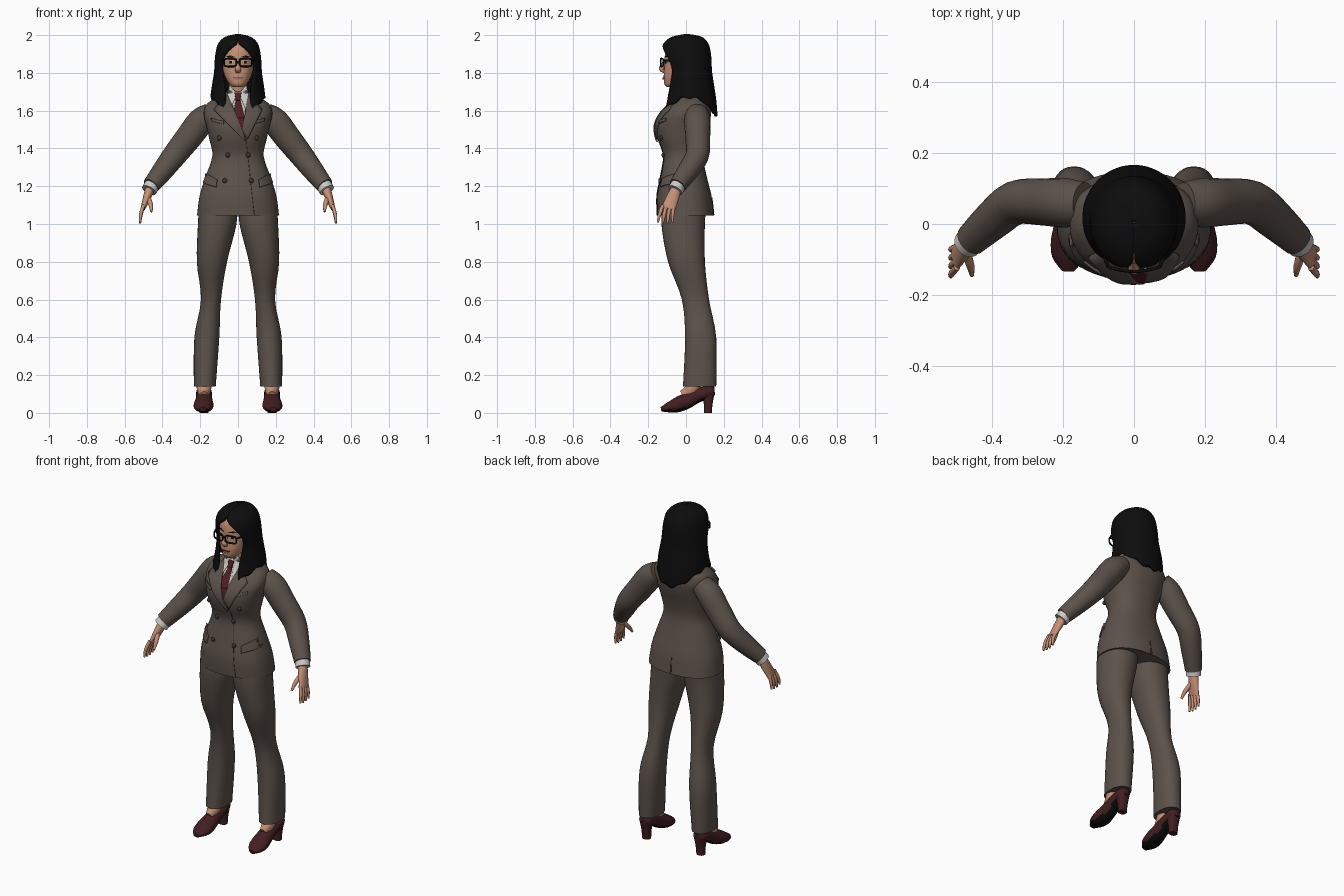
import bpy, bmesh, math
from mathutils import Vector
from mathutils.bvhtree import BVHTree

if "Cube" in bpy.data.objects:
    bpy.data.objects.remove(bpy.data.objects["Cube"])


def colour(name, r, g, b):
    m = bpy.data.materials.new(name)
    m.use_nodes = True
    m.diffuse_color = (r, g, b, 1)
    bsdf = next(n for n in m.node_tree.nodes if n.type == "BSDF_PRINCIPLED")
    bsdf.inputs["Base Color"].default_value = (r, g, b, 1)
    bsdf.inputs["Roughness"].default_value = 0.8
    return m


suit = colour("suit_brown", .107, .084, .07)
trim = colour("dark_trim", .045, .035, .03)
skin = colour("skin", .56, .28, .18)
black = colour("black", .004, .004, .004)
white = colour("shirt_white", .6, .59, .57)
wine = colour("tie_wine", .08, .012, .016)
leather = colour("shoe_leather", .055, .013, .015)
lip = colour("lips", .38, .16, .12)


def blend(keys, steps):
    """Smooth in-between rows through the key rows."""
    out, last = [], len(keys) - 1
    for i in range(last):
        four = [keys[max(i - 1, 0)], keys[i], keys[i + 1], keys[min(i + 2, last)]]
        for s in range(steps):
            t = s / steps
            out.append([(2 * b + (c - a) * t + (2 * a - 5 * b + 4 * c - d) * t * t
                         + (3 * b - a - 3 * c + d) * t ** 3) / 2 for a, b, c, d in zip(*four)])
    return out + [list(keys[-1])]


def skin_rows(name, rows, mat, wrap=True, mirror=False, thick=0, angle=50):
    """Mesh from rows of points, capped when the rows are closed rings."""
    bm = bmesh.new()
    vs = [[bm.verts.new(p) for p in row] for row in rows]
    n = len(rows[0])
    for lo, hi in zip(vs, vs[1:]):
        for j in range(n if wrap else n - 1):
            k = (j + 1) % n
            bm.faces.new((lo[j], lo[k], hi[k], hi[j]))
    if wrap:
        bm.faces.new(vs[0])
        bm.faces.new(vs[-1])
    bmesh.ops.recalc_face_normals(bm, faces=bm.faces)
    me = bpy.data.meshes.new(name)
    bm.to_mesh(me)
    bm.free()
    me.materials.append(mat)
    ob = bpy.data.objects.new(name, me)
    bpy.context.collection.objects.link(ob)
    bpy.ops.object.select_all(action="DESELECT")
    ob.select_set(True)
    bpy.context.view_layer.objects.active = ob
    bpy.ops.object.shade_smooth_by_angle(angle=math.radians(angle))
    if thick:
        mod = ob.modifiers.new("thickness", "SOLIDIFY")
        mod.thickness, mod.offset = thick, 0
    if mirror:
        ob.modifiers.new("mirror", "MIRROR")
    return ob


def bend(v, power):
    return math.copysign(abs(v) ** (2 / power), v)


def stack(name, keys, mat, power=2, n=32, steps=4, **kw):
    """Level rings, each given as z, centre x, half width, front y, back y."""
    rows = []
    for z, cx, rx, yf, yb in blend(keys, steps):
        ring = [math.tau * j / n for j in range(n)]
        rows.append([(cx + rx * bend(math.sin(t), power),
                      (yf + yb) / 2 - (yb - yf) / 2 * bend(math.cos(t), power), z) for t in ring])
    return skin_rows(name, rows, mat, **kw)


def tube(name, keys, mat, ref=(0, 1, 0), n=20, steps=4, **kw):
    """Rings across a path, each given as x, y, z and two radii."""
    path = blend(keys, steps)
    pts = [Vector(p[:3]) for p in path]
    rows = []
    for i, (x, y, z, a, b) in enumerate(path):
        t = (pts[min(i + 1, len(pts) - 1)] - pts[max(i - 1, 0)]).normalized()
        u = t.cross(Vector(ref)).normalized()
        v = u.cross(t)
        ring = [math.tau * j / n for j in range(n)]
        rows.append([pts[i] + u * a * math.cos(r) + v * b * math.sin(r) for r in ring])
    return skin_rows(name, rows, mat, **kw)


def surface(ob):
    return BVHTree.FromPolygons([v.co for v in ob.data.vertices],
                                [p.vertices[:] for p in ob.data.polygons])


def plate(name, base, corners, mat, lift=.003, thick=.006, side=-1, mirror=False, n=10):
    """Four-cornered patch in x and z, laid on the front or back of a surface."""
    a, b, c, d = [Vector(p) for p in corners]
    rows = []
    for i in range(n + 1):
        row = []
        for j in range(n + 1):
            p = a.lerp(b, i / n).lerp(d.lerp(c, i / n), j / n)
            hit = base.ray_cast(Vector((p.x, side, p.y)), Vector((0, -side, 0)))[0]
            row.append((p.x, (hit.y if hit else -.05) + side * lift, p.y))
        rows.append(row)
    return skin_rows(name, rows, mat, wrap=False, thick=thick, mirror=mirror)


def bead(name, centre, size, mat, **kw):
    """Small ellipsoid made from level rings."""
    x, y, z = centre
    a, b, c = size
    keys = []
    for i in range(9):
        t = math.pi * (i + .1) / 8.2
        s = math.sin(t)
        keys.append((z - c * math.cos(t), x, a * s, y - b * s, y + b * s))
    return stack(name, keys, mat, n=14, steps=1, **kw)


# Jacket body and sleeves
jacket = stack("jacket", [
    (1.045, 0, .217, -.155, .148), (1.15, 0, .203, -.157, .135), (1.25, 0, .172, -.138, .11),
    (1.36, 0, .136, -.122, .09), (1.45, 0, .152, -.15, .103), (1.52, 0, .168, -.157, .122),
    (1.58, 0, .182, -.132, .132), (1.625, 0, .172, -.093, .128),
    (1.655, 0, .14, -.066, .115), (1.7, 0, .06, -.048, .08)], suit, power=2.3, n=48)
tube("sleeve", [
    (.14, .058, 1.59, .055, .06), (.195, .06, 1.545, .071, .07), (.26, .062, 1.46, .07, .066),
    (.335, .06, 1.365, .064, .062), (.4, .01, 1.28, .056, .056),
    (.46, -.045, 1.203, .046, .046)], suit, mirror=True)
tube("shirt_cuff", [(.45, -.035, 1.215, .04, .04), (.471, -.057, 1.178, .041, .041)],
     white, mirror=True)
for i in range(3):
    bead("sleeve_button", (.455 - i * .012, .005 + i * .011, 1.245 + i * .016),
         (.009, .009, .009), trim, mirror=True)

# Trousers
stack("trouser_leg", [
    (1.12, .105, .1, -.12, .11), (1, .11, .102, -.13, .1), (.8, .138, .08, -.095, .1),
    (.6, .143, .053, -.022, .122), (.4, .165, .066, -.005, .16),
    (.14, .176, .058, -.016, .16)], suit, power=2.2, mirror=True)

# Shoes with dark soles
shoe = tube("shoe", [
    (.18, .152, .115, .02, .022), (.18, .125, .112, .035, .04), (.18, .06, .09, .036, .042),
    (.18, 0, .062, .042, .046), (.182, -.05, .041, .039, .053), (.185, -.095, .028, .026, .046),
    (.186, -.132, .019, .012, .018)], leather, ref=(1, 0, 0), mirror=True)
shoe.data.materials.append(black)
for f in shoe.data.polygons:
    f.material_index = int(f.normal.z < -.65)
stack("shoe_heel", [(0, .18, .024, .095, .137), (.05, .18, .027, .094, .141),
                    (.11, .18, .037, .08, .153)], leather, power=2.6, mirror=True)
tube("foot", [(.18, .06, .19, .04, .04), (.18, .03, .125, .038, .036), (.18, -.015, .09, .02, .03)],
     skin, mirror=True)

# Hands
tube("palm", [(.465, -.05, 1.19, .025, .027), (.482, -.07, 1.14, .021, .034),
              (.504, -.094, 1.08, .012, .037)], skin, mirror=True)
for i in range(4):
    y, r = -.122 + .019 * i, .0095
    mid = 1.05 - .006 * (i in (1, 2))
    tube("finger", [(.5, y, 1.1, r, r), (.515, y - .018 + .004 * i, mid, r, r),
                    (.518, y - .027 + .007 * i, mid - .042, .005, .005)],
         skin, n=10, mirror=True)
tube("thumb", [(.478, -.07, 1.15, .013, .013), (.463, -.115, 1.105, .012, .012),
               (.458, -.145, 1.065, .006, .006)], skin, n=10, mirror=True)

# Head, neck and face
head = stack("head", [
    (1.725, 0, .025, -.1, -.04), (1.74, 0, .045, -.114, 0), (1.78, 0, .069, -.118, .05),
    (1.83, 0, .082, -.115, .08), (1.88, 0, .086, -.113, .09), (1.93, 0, .078, -.105, .09),
    (1.965, 0, .055, -.075, .07), (1.978, 0, .02, -.03, .03)], skin, power=2.2)
tube("neck", [(0, .03, 1.62, .06, .058), (0, .015, 1.7, .047, .048),
              (0, 0, 1.79, .047, .05)], skin, ref=(1, 0, 0))
tube("nose", [(0, -.108, 1.87, .008, .008), (0, -.122, 1.84, .012, .011),
              (0, -.13, 1.82, .013, .017), (0, -.115, 1.803, .005, .012)], skin, ref=(1, 0, 0))
face = surface(head)
plate("mouth", face, [(-.026, 1.775), (.026, 1.775), (.016, 1.764), (-.016, 1.764)], lip)
plate("mouth_line", face, [(-.026, 1.776), (.026, 1.776), (.026, 1.773), (-.026, 1.773)],
      trim, lift=.005, thick=.004)
plate("eye_white", face, [(.02, 1.856), (.036, 1.864), (.056, 1.857), (.036, 1.849)],
      white, lift=.001, thick=.004, mirror=True)
plate("iris", face, [(.032, 1.863), (.043, 1.863), (.043, 1.85), (.032, 1.85)],
      black, lift=.003, thick=.003, mirror=True)
plate("eyebrow", face, [(.015, 1.884), (.04, 1.893), (.066, 1.884), (.04, 1.886)],
      black, lift=.002, thick=.004, mirror=True)

# Glasses
rim = []
for j in range(25):
    t = math.tau * j / 24
    x = .041 + .033 * bend(math.cos(t), 4)
    rim.append((x, -.134 + 2.5 * x * x, 1.855 + .021 * bend(math.sin(t), 4), .0045, .0045))
tube("glasses_rim", rim, black, n=8, steps=1, mirror=True)
tube("glasses_bridge", [(-.01, -.135, 1.86, .004, .004), (.01, -.135, 1.86, .004, .004)],
     black, n=8)
tube("glasses_temple", [(.073, -.121, 1.866, .005, .005), (.086, -.08, 1.866, .005, .005),
                        (.095, 0, 1.86, .005, .005)], black, ref=(0, 0, 1), n=8, mirror=True)

# Long hair, open round the face and pointed at the back
rows = []
for z, rx, yf, yb, gap in blend([
        (2, .003, .001, .007, 0), (1.985, .064, -.07, .08, 0), (1.955, .097, -.112, .11, .008),
        (1.92, .109, -.125, .122, .048), (1.87, .116, -.12, .128, .08),
        (1.8, .12, -.1, .132, .082), (1.7, .132, -.105, .152, .066),
        (1.63, .139, -.125, .16, .075)], 4):
    start = math.asin(min(max(gap / rx, 0), .95))
    row = []
    for j in range(61):
        t = start + (math.tau - 2 * start) * j / 60
        c = math.cos(t)
        tip = 1.67 - (.095 if c < 0 else .085) * c * c + .007 * math.sin(11 * t)
        zz = z if z > 1.8 else 1.8 - (1.8 - z) / .17 * (1.8 - tip)
        row.append((rx * math.sin(t), (yf + yb) / 2 - (yb - yf) / 2 * c, zz))
    rows.append(row)
skin_rows("hair", rows, black, wrap=False, thick=.014)

# Shirt front, tie and collars
chest = surface(jacket)
plate("shirt_front", chest, [(-.05, 1.7), (.05, 1.7), (.024, 1.5), (.012, 1.5)], white)
plate("shirt_collar", chest, [(.004, 1.69), (.045, 1.735), (.064, 1.64), (.042, 1.605)],
      white, lift=.008, mirror=True)
plate("tie_blade", chest, [(-.011, 1.66), (.011, 1.66), (.036, 1.56), (-.03, 1.56)], wine, lift=.006)
plate("tie_lower", chest, [(-.03, 1.561), (.036, 1.561), (.026, 1.49), (.014, 1.49)], wine, lift=.006)
plate("tie_knot", chest, [(-.018, 1.695), (.018, 1.695), (.012, 1.655), (-.012, 1.655)],
      wine, lift=.012, thick=.009)
stack("collar_band", [(1.67, 0, .068, -.035, .09), (1.705, 0, .06, -.025, .078)], suit)

# Lapels, seams, pockets and buttons
plate("left_lapel", chest, [(.055, 1.685), (.128, 1.605), (.05, 1.45), (.02, 1.49)],
      suit, lift=.007, thick=.009)
plate("right_lapel", chest, [(-.055, 1.685), (-.128, 1.605), (.04, 1.435), (.036, 1.465)],
      suit, lift=.01, thick=.009)
plate("front_seam", chest, [(.041, 1.45), (.044, 1.45), (.088, 1.05), (.085, 1.05)],
      trim, lift=.001, thick=.003)
plate("back_vent", chest, [(-.002, 1.14), (.002, 1.14), (.005, 1.048), (-.005, 1.048)],
      trim, lift=.001, thick=.003, side=1)
plate("hip_pocket", chest, [(.11, 1.235), (.17, 1.268), (.182, 1.215), (.116, 1.195)],
      suit, lift=.006, thick=.009, mirror=True)
plate("breast_pocket", chest, [(.075, 1.545), (.14, 1.56), (.138, 1.543), (.077, 1.528)],
      suit, lift=.004, thick=.008, mirror=True)
for x, z in ((.1, 1.455), (.054, 1.365), (.07, 1.23)):
    y = chest.ray_cast(Vector((x, -1, z)), Vector((0, 1, 0)))[0].y
    bead("jacket_button", (x, y - .004, z), (.013, .008, .013), trim, mirror=True)
